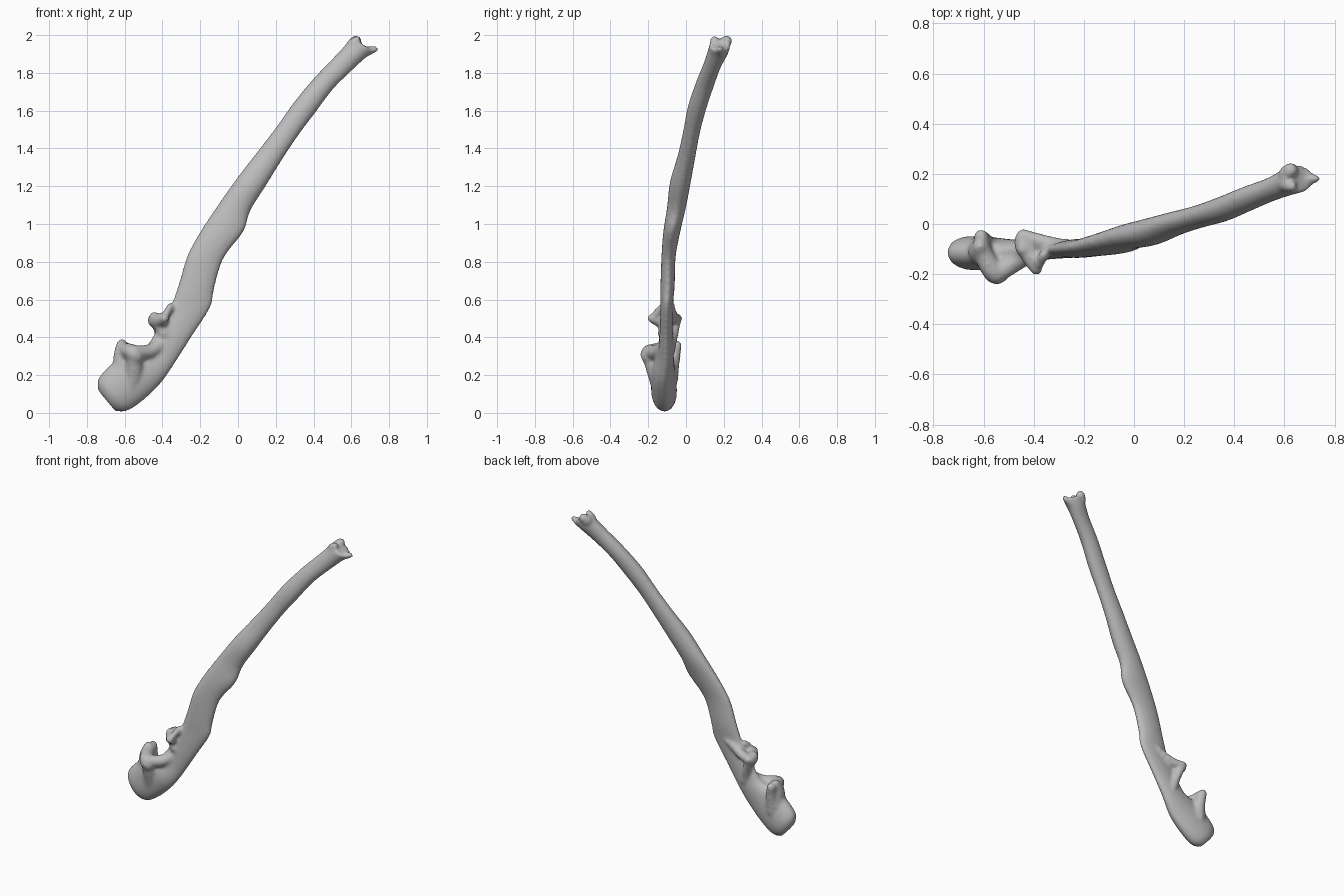
import bpy, bmesh, math
from mathutils import Vector

cube = bpy.data.objects.get("Cube")
if cube:
    bpy.data.objects.remove(cube, do_unlink=True)

grey = bpy.data.materials.new("bone grey")
grey.use_nodes = True
grey.diffuse_color = (0.5, 0.5, 0.5, 1)
grey.node_tree.nodes["Principled BSDF"].inputs["Base Color"].default_value = (0.5, 0.5, 0.5, 1)

bm = bmesh.new()
SIDES = 24


def spline(rows, steps=4):
    """Smooth interpolation through rows of numbers."""
    out = []
    for i in range(len(rows) - 1):
        a, b, c, d = (rows[max(0, min(len(rows) - 1, i + k))] for k in (-1, 0, 1, 2))
        for s in range(steps):
            t = s / steps
            out.append([q + .5 * t * (r - p + t * (2*p - 5*q + 4*r - e + t * (3*(q - r) + e - p)))
                        for p, q, r, e in zip(a, b, c, d)])
    return out + [rows[-1]]


def skin(rings):
    """Closed tube through rings of points."""
    rings = [[bm.verts.new(p) for p in ring] for ring in rings]
    for r0, r1 in zip(rings, rings[1:]):
        for i in range(SIDES):
            j = (i + 1) % SIDES
            bm.faces.new((r0[i], r0[j], r1[j], r1[i]))
    bm.faces.new(rings[0][::-1])
    bm.faces.new(rings[-1])


def blade(rows):
    """Oval sections: left edge x z, right edge x z, y range."""
    rings = []
    for lx, lz, rx, rz, y0, y1 in spline(rows):
        ring = []
        for k in range(SIDES):
            a = math.tau * k / SIDES
            u = .5 + .5 * math.cos(a)
            ring.append((lx + (rx - lx) * u, (y0 + y1) / 2 + (y1 - y0) / 2 * math.sin(a), lz + (rz - lz) * u))
        rings.append(ring)
    skin(rings)


def lobe(*rows):
    """Round-ended tapering limb: x y z radius."""
    rows = spline(rows)
    for x, y, z, r in rows:
        ball = bmesh.ops.create_icosphere(bm, subdivisions=2, radius=r)
        bmesh.ops.translate(bm, verts=ball["verts"], vec=Vector((x, y, z)))


# Long shaft from the narrow upper end to the heavy lower end
blade([
    (.60, 1.985, .72, 1.915, .125, .235),
    (.57, 1.95, .67, 1.875, .115, .225),
    (.50, 1.875, .59, 1.80, .09, .185),
    (.40, 1.77, .50, 1.71, .05, .15),
    (.30, 1.65, .41, 1.59, .01, .11),
    (.20, 1.51, .32, 1.47, -.015, .075),
    (.10, 1.38, .23, 1.335, -.045, .05),
    (0, 1.25, .14, 1.19, -.085, .025),
    (-.10, 1.11, .065, 1.07, -.10, 0),
    (-.20, .96, .03, .96, -.12, -.03),
    (-.27, .83, -.075, .82, -.13, -.055),
    (-.315, .68, -.125, .66, -.135, -.06),
    (-.36, .56, -.145, .56, -.135, -.07),
    (-.43, .44, -.24, .41, -.14, -.07),
    (-.50, .34, -.33, .27, -.15, -.065),
    (-.60, .31, -.41, .155, -.18, -.06),
    (-.68, .25, -.51, .06, -.185, -.05),
    (-.74, .18, -.59, .01, -.18, -.05),
    (-.74, .12, -.65, .01, -.15, -.07),
])

# Knobs on the upper end
lobe((.61, .20, 1.95, .035), (.625, .215, 1.97, .03))
lobe((.61, .16, 1.95, .035), (.63, .15, 1.975, .022))
lobe((.67, .18, 1.91, .03), (.725, .18, 1.925, .018))

# Lower beak with a wide lip
lobe((-.60, -.11, .22, .07), (-.61, -.11, .31, .05), (-.615, -.09, .365, .028))
lobe((-.61, -.05, .355, .03), (-.60, -.12, .335, .04), (-.56, -.19, .32, .045), (-.54, -.20, .30, .04))
lobe((-.55, -.20, .32, .04), (-.55, -.16, .22, .05), (-.57, -.13, .12, .05))
lobe((-.55, -.20, .32, .04), (-.47, -.15, .325, .04), (-.41, -.11, .36, .04))
lobe((-.61, -.05, .355, .028), (-.60, -.07, .28, .04), (-.60, -.09, .18, .05))

# Upper beak: front point, back point and supporting ridge
lobe((-.39, -.11, .42, .04), (-.42, -.11, .48, .035), (-.445, -.10, .51, .026))
lobe((-.39, -.18, .50, .025), (-.41, -.13, .49, .04), (-.44, -.08, .49, .04), (-.445, -.045, .50, .025))
lobe((-.44, -.045, .50, .026), (-.37, -.07, .51, .032), (-.26, -.085, .57, .025))
lobe((-.44, -.05, .49, .026), (-.41, -.07, .41, .03), (-.39, -.085, .33, .03))
lobe((-.39, -.18, .50, .022), (-.36, -.125, .56, .022))

mesh = bpy.data.meshes.new("forearm_bone")
bmesh.ops.recalc_face_normals(bm, faces=bm.faces)
bm.to_mesh(mesh)
bm.free()
mesh.materials.append(grey)
bone = bpy.data.objects.new("forearm_bone", mesh)
bpy.context.collection.objects.link(bone)

# Fuse the parts into one soft surface
fuse = bone.modifiers.new("fuse", "REMESH")
fuse.mode = "VOXEL"
fuse.voxel_size = .01
fuse.use_smooth_shade = True
soften = bone.modifiers.new("soften", "SMOOTH")
soften.factor = .5
soften.iterations = 6
